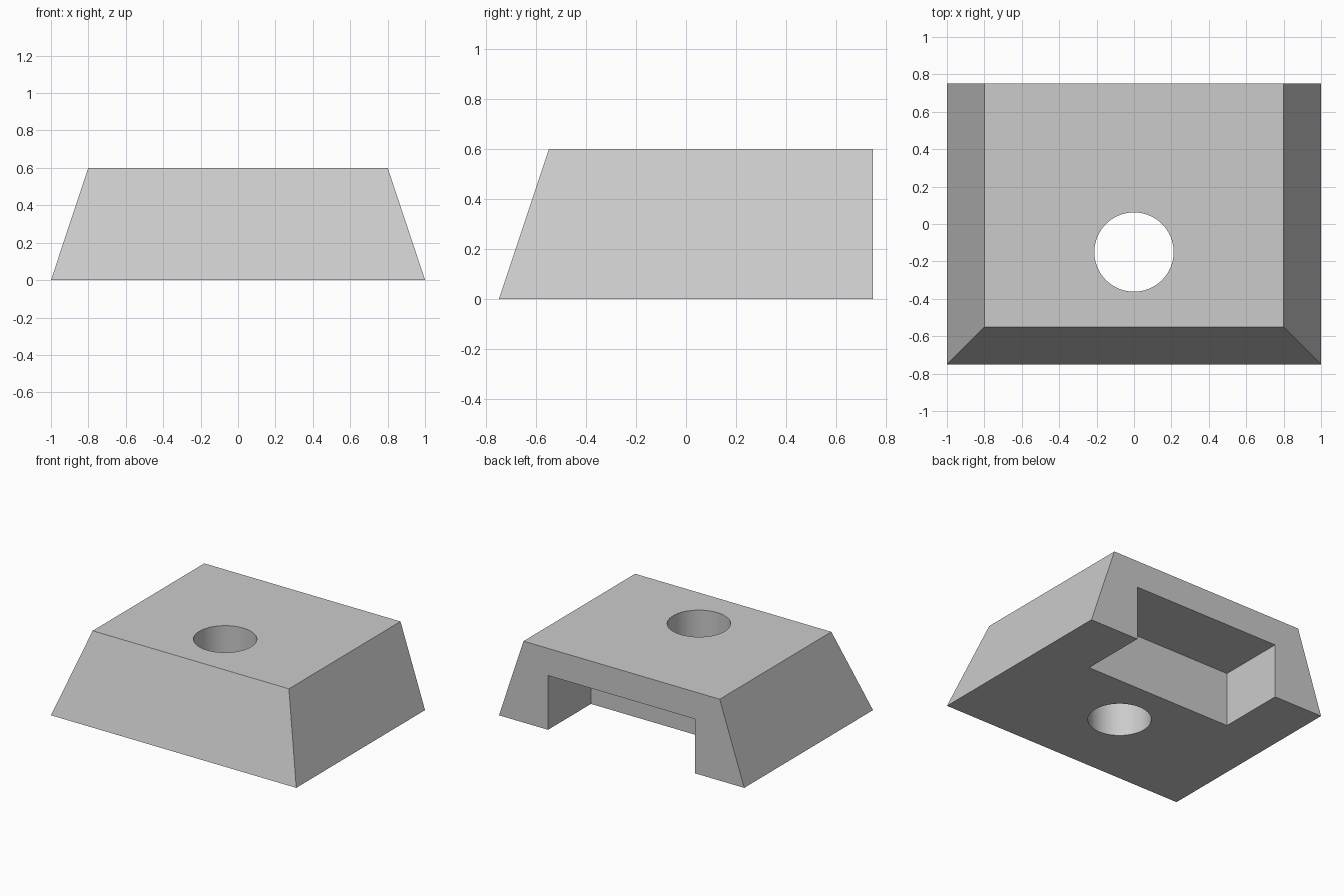
import bpy
import math

cube = bpy.data.objects.get("Cube")
if cube:
    bpy.data.objects.remove(cube, do_unlink=True)

# Single flat grey material
grey = bpy.data.materials.new("light_grey")
grey.use_nodes = True
colour = (0.6, 0.6, 0.6, 1.0)
grey.diffuse_color = colour
grey.node_tree.nodes["Principled BSDF"].inputs["Base Color"].default_value = colour

WIDTH, DEPTH, HEIGHT, SLOPE = 2.0, 1.5, 0.6, 0.2


def box(name, x, y, z):
    """Axis-aligned box spanning the given (low, high) ranges."""
    bpy.ops.mesh.primitive_cube_add(size=1, location=(0, 0, 0))
    obj = bpy.context.object
    obj.name = name
    for v in obj.data.vertices:
        v.co = [span[1] if c > 0 else span[0] for c, span in zip(v.co, (x, y, z))]
    obj.data.materials.append(grey)
    return obj


def cut(body, cutter):
    """Subtract the cutter from the body, then discard it."""
    cutter.hide_render = True
    mod = body.modifiers.new("cut", 'BOOLEAN')
    mod.operation = 'DIFFERENCE'
    mod.solver = 'EXACT'
    mod.object = cutter
    bpy.context.view_layer.objects.active = body
    bpy.ops.object.modifier_apply(modifier=mod.name)
    bpy.data.objects.remove(cutter, do_unlink=True)


# Body: front and sides lean inwards, back stays upright
body = box("tapered_block", (-WIDTH / 2, WIDTH / 2), (-DEPTH / 2, DEPTH / 2), (0, HEIGHT))
for v in body.data.vertices:
    if v.co.z > HEIGHT / 2:
        v.co.x -= math.copysign(SLOPE, v.co.x)
        if v.co.y < 0:
            v.co.y += SLOPE

# Rectangular pocket, open at the back and underneath
cut(body, box("pocket_cutter", (-0.6, 0.6), (0.25, 1.0), (-0.2, 0.4)))

# Round hole straight through
bpy.ops.mesh.primitive_cylinder_add(vertices=64, radius=0.212, depth=2, location=(0, -0.15, 0.3))
hole = bpy.context.object
hole.name = "hole_cutter"
hole.data.materials.append(grey)
cut(body, hole)

# Smooth hole wall, crisp edges elsewhere
bpy.ops.object.select_all(action='DESELECT')
body.select_set(True)
bpy.context.view_layer.objects.active = body
bpy.ops.object.shade_smooth_by_angle(angle=math.radians(30))
